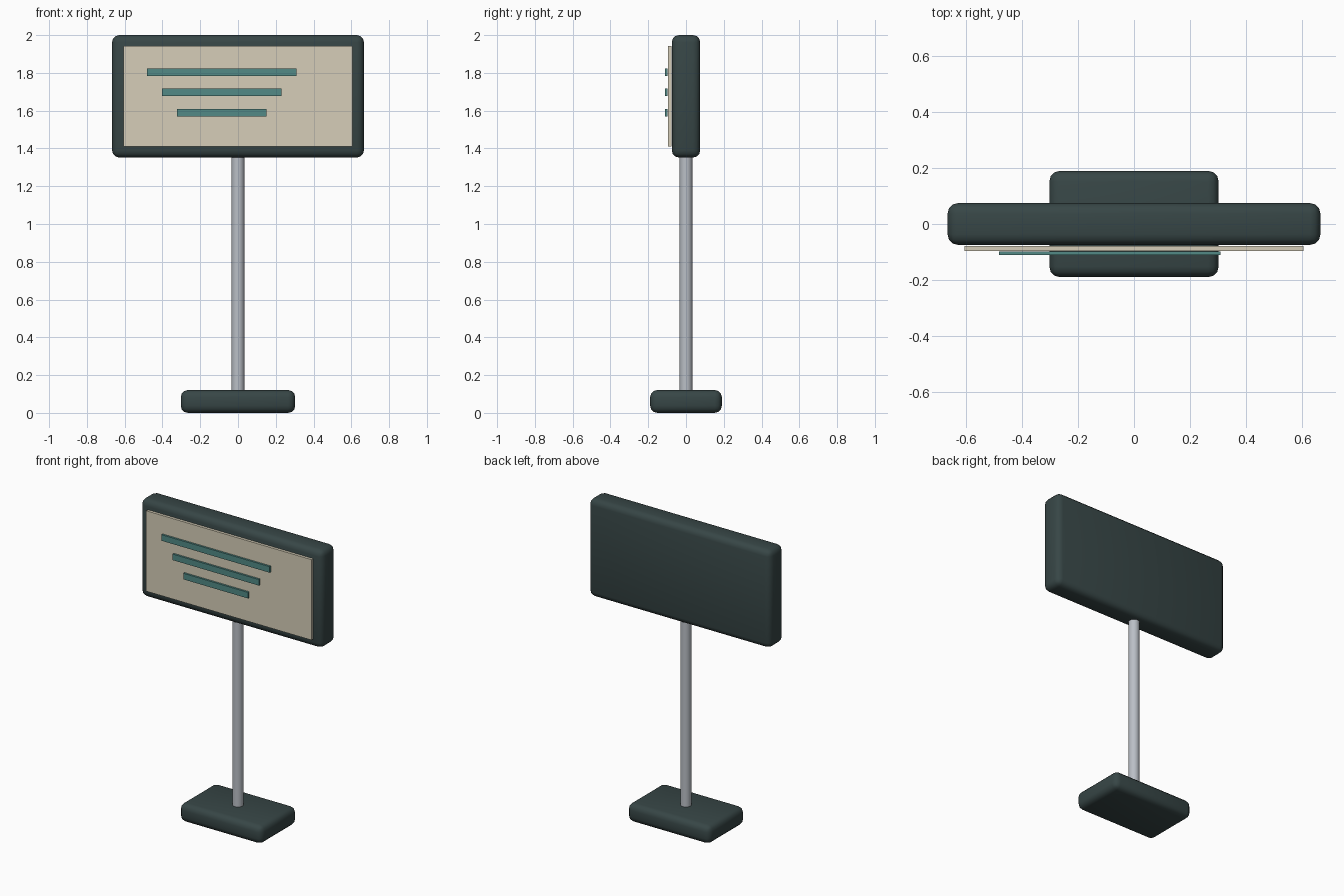
import bpy, math

if "Cube" in bpy.data.objects:
    bpy.data.objects.remove(bpy.data.objects["Cube"])


def material(name, rgb):
    m = bpy.data.materials.new(name)
    lin = [((c / 255 + 0.055) / 1.055) ** 2.4 for c in rgb]
    m.diffuse_color = (*lin, 1)
    m.use_nodes = True
    m.node_tree.nodes["Principled BSDF"].inputs["Base Color"].default_value = m.diffuse_color
    return m


dark = material("dark_slate", (55, 70, 70))
cream = material("cream", (214, 206, 184))
teal = material("teal", (82, 138, 134))
metal = material("grey_metal", (186, 191, 198))


def box(name, lo, hi, mat, bevel=0.0, segments=3):
    """Box between two corners, with optional rounded edges."""
    bpy.ops.mesh.primitive_cube_add(
        size=1, location=[(a + b) / 2 for a, b in zip(lo, hi)])
    ob = bpy.context.object
    ob.name = name
    ob.scale = [b - a for a, b in zip(lo, hi)]
    bpy.ops.object.transform_apply(location=False, rotation=False, scale=True)
    ob.data.materials.append(mat)
    if bevel:
        mod = ob.modifiers.new("rounding", 'BEVEL')
        mod.width = bevel
        mod.segments = segments
        bpy.ops.object.modifier_apply(modifier=mod.name)
        bpy.ops.object.shade_smooth_by_angle(angle=math.radians(35))
    return ob


# Foot and sign cabinet
box("base", (-0.303, -0.19, 0), (0.303, 0.19, 0.121), dark, 0.038)
box("sign_cabinet", (-0.667, -0.075, 1.352), (0.667, 0.075, 2.0), dark, 0.038)

# Post
bpy.ops.mesh.primitive_cylinder_add(
    vertices=24, radius=0.034, depth=1.34, location=(0, 0, 0.73))
post = bpy.context.object
post.name = "post"
post.data.materials.append(metal)
bpy.ops.object.shade_smooth_by_angle(angle=math.radians(35))

# Face board
box("face_board", (-0.606, -0.096, 1.41), (0.606, -0.078, 1.943), cream)

# Raised bars, each one shorter than the one above
for i in range(3):
    z = 1.803 - 0.1065 * i
    box(f"bar_{i + 1}", (-0.483 + 0.08 * i, -0.111, z - 0.02),
        (0.309 - 0.079 * i, -0.098, z + 0.02), teal)
